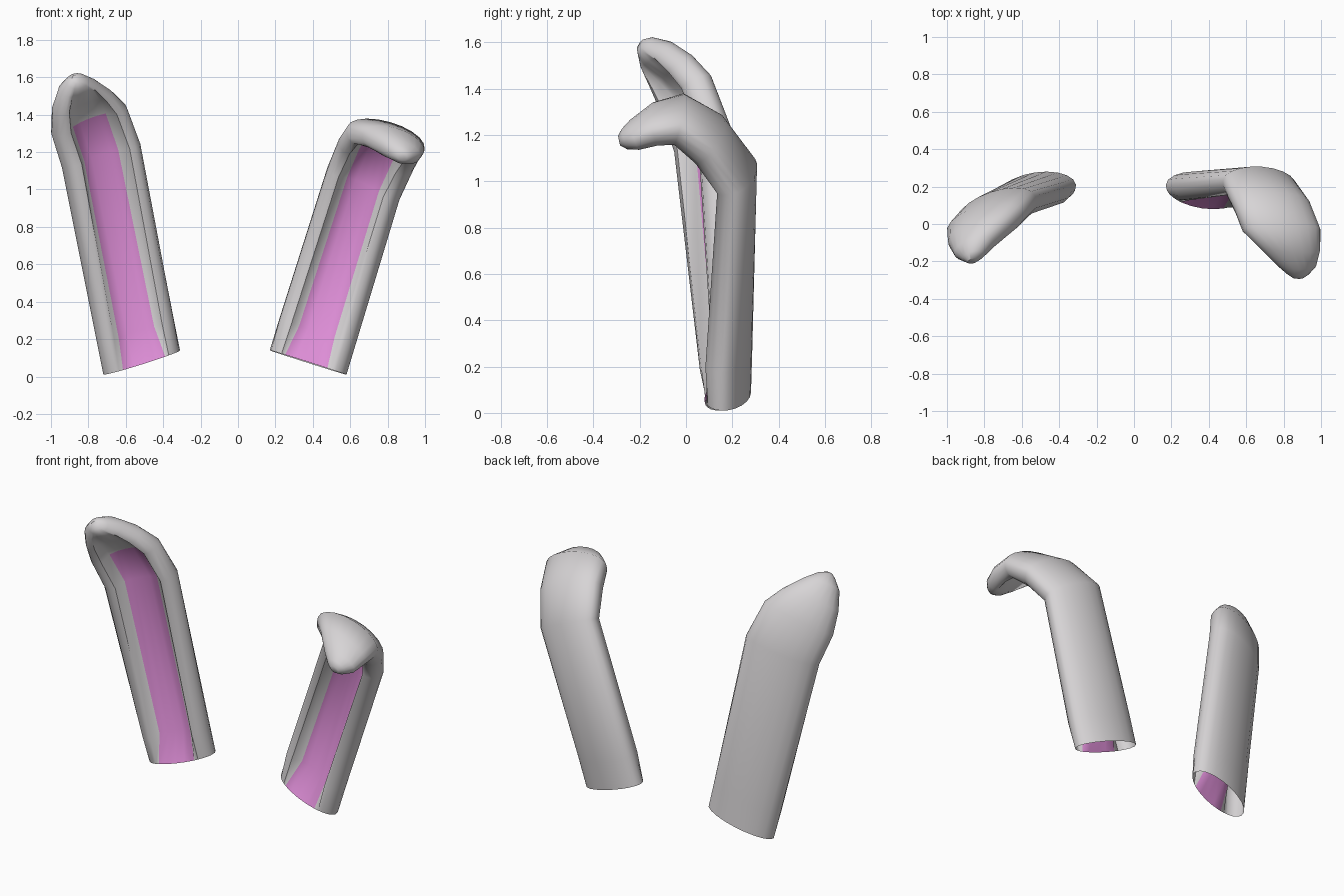
import bpy, bmesh, math
from mathutils import Vector

if "Cube" in bpy.data.objects:
    bpy.data.objects.remove(bpy.data.objects["Cube"])


def material(name, rgb):
    m = bpy.data.materials.new(name)
    m.diffuse_color = (*rgb, 1)
    m.use_nodes = True
    m.node_tree.nodes["Principled BSDF"].inputs["Base Color"].default_value = m.diffuse_color
    return m


GREY = material("soft grey", (0.68, 0.66, 0.67))
PINK = material("inner pink", (0.73, 0.27, 0.68))

# Half of the front profile (across, forward): plain oval at the base, hollow trough above
OVAL = [(0.95, 0.31), (0.88, 0.48), (0.76, 0.65), (0.65, 0.76), (0.55, 0.84), (0.28, 0.96)]
TROUGH = [(0.97, 0.35), (0.90, 0.65), (0.76, 0.86), (0.62, 0.82), (0.44, 0.10), (0.22, -0.08)]


def section(hollow):
    half = [Vector(a).lerp(Vector(b), hollow) for a, b in zip(OVAL, TROUGH)]
    mid = Vector((0, 1)).lerp(Vector((0, -0.12)), hollow)
    front = half + [mid] + [Vector((-p.x, p.y)) for p in reversed(half)]
    back = [Vector((math.cos(a), math.sin(a)))
            for a in (math.pi * (1 + i / 10) for i in range(11))]
    return front + back


def ear(name, rings, pink_end):
    # each ring: centre, outward half width, half thickness, hollowness
    bm = bmesh.new()
    loops = []
    for i, (c, w, t, hollow) in enumerate(rings):
        c, w = Vector(c), Vector(w)
        tan = Vector()
        if i > 0:
            tan += (c - Vector(rings[i - 1][0])).normalized()
        if i < len(rings) - 1:
            tan += (Vector(rings[i + 1][0]) - c).normalized()
        fwd = tan.cross(w).normalized() * t * (1 if w.x < 0 else -1)
        loops.append([bm.verts.new(c + w * p.x + fwd * p.y) for p in section(hollow)])
    n = len(loops[0])
    for r in range(len(loops) - 1):
        for j in range(n):
            k = (j + 1) % n
            f = bm.faces.new((loops[r][j], loops[r][k], loops[r + 1][k], loops[r + 1][j]))
            # trough floor is pink
            f.material_index = 1 if 4 <= j <= 7 and r < pink_end else 0
    bm.faces.new(loops[-1])
    bmesh.ops.recalc_face_normals(bm, faces=bm.faces)
    me = bpy.data.meshes.new(name)
    bm.to_mesh(me)
    bm.free()
    me.materials.append(GREY)
    me.materials.append(PINK)
    ob = bpy.data.objects.new(name, me)
    bpy.context.collection.objects.link(ob)
    bpy.ops.object.select_all(action='DESELECT')
    ob.select_set(True)
    bpy.context.view_layer.objects.active = ob
    bpy.ops.object.shade_smooth_by_angle(angle=math.radians(50))


# Upright ear
ear("upright_ear", [
    ((-0.515, 0.18, 0.075), (-0.205, -0.03, -0.065), 0.097, 0),
    ((-0.548, 0.165, 0.24), (-0.205, -0.036, -0.065), 0.097, 0.8),
    ((-0.735, 0.08, 1.185), (-0.207, -0.07, -0.065), 0.097, 1),
    ((-0.80, 0.01, 1.375), (-0.197, -0.06, -0.08), 0.095, 0.95),
    ((-0.835, -0.06, 1.475), (-0.155, -0.055, -0.055), 0.09, 0.55),
    ((-0.855, -0.13, 1.548), (-0.10, -0.045, -0.03), 0.075, 0.15),
    ((-0.86, -0.175, 1.58), (-0.055, -0.02, -0.015), 0.05, 0),
    ((-0.862, -0.198, 1.59), (-0.025, -0.01, -0.006), 0.025, 0),
], 3)

# Folded ear, tip bent forward
ear("folded_ear", [
    ((0.375, 0.18, 0.075), (0.205, -0.03, -0.065), 0.097, 0),
    ((0.425, 0.185, 0.24), (0.205, -0.03, -0.065), 0.097, 0.8),
    ((0.67, 0.22, 1.03), (0.193, -0.015, -0.085), 0.09, 1),
    ((0.74, 0.10, 1.19), (0.20, 0.0, -0.08), 0.095, 1),
    ((0.79, -0.03, 1.275), (0.207, 0.0, -0.06), 0.092, 0.95),
    ((0.83, -0.13, 1.25), (0.165, -0.01, -0.05), 0.082, 0.5),
    ((0.868, -0.22, 1.20), (0.105, 0.0, -0.03), 0.065, 0.1),
    ((0.875, -0.265, 1.182), (0.06, 0.0, -0.015), 0.045, 0),
    ((0.877, -0.288, 1.176), (0.028, 0.0, -0.007), 0.022, 0),
], 4)
